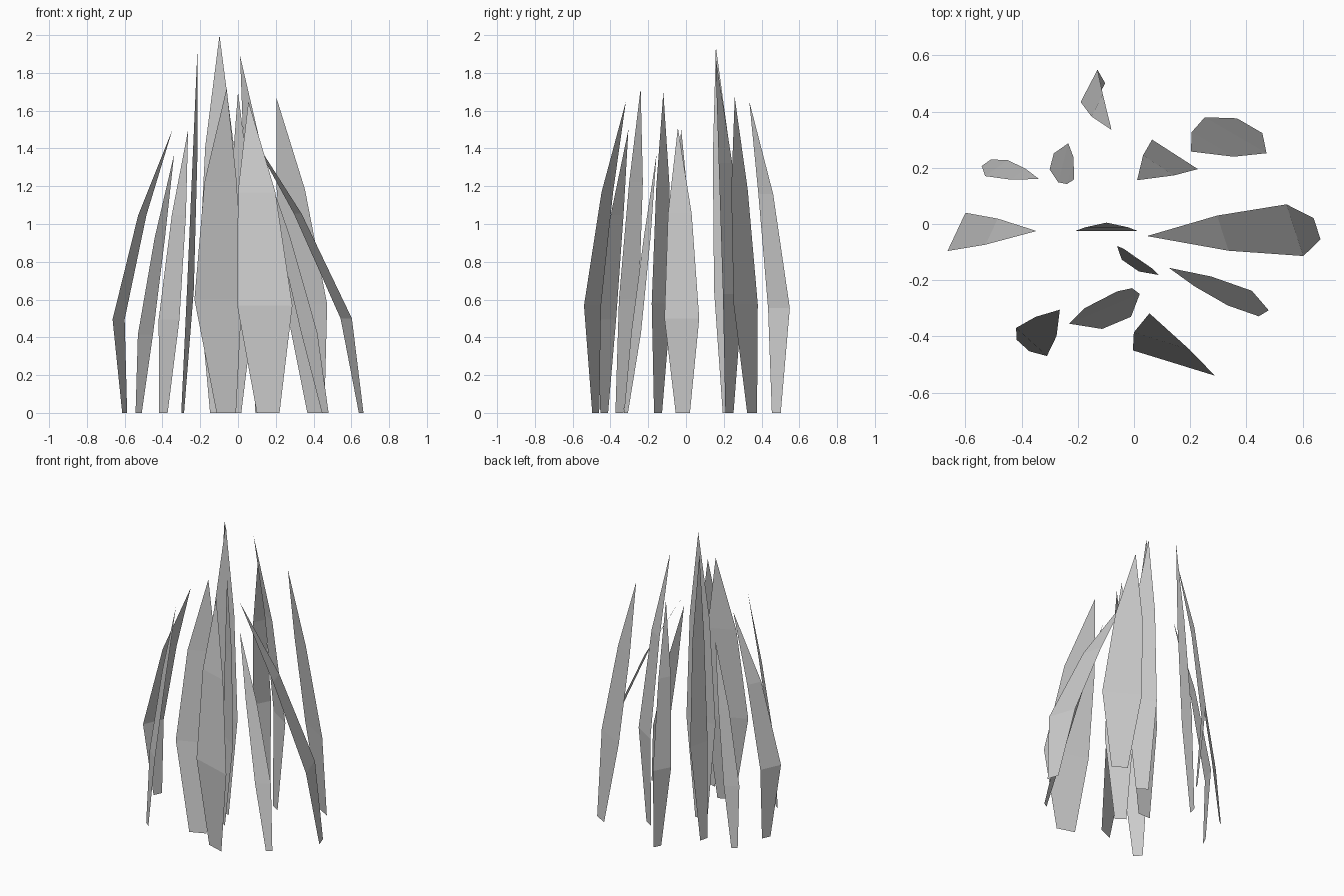
import bpy
from mathutils import Vector

# Each blade: base centre (x, y), bend centre (x, y, z), tip (x, y, z), width vector at the bend (x, y)
BLADES = [
    (-.115, .478, -.160, .492, .555, -.080, .335, 1.65, .060, .115),
    (.652, -.017, .573, -.022, .500, .046, -.043, 1.51, .060, -.184),
    (-.600, -.025, -.632, -.028, .495, -.347, -.025, 1.50, .064, .136),
    (-.526, .218, -.490, .199, .415, -.338, .160, 1.37, .080, .057),
    (-.293, .223, -.252, .218, .650, -.214, .158, 1.94, .036, .139),
    (-.395, -.433, -.365, -.420, .495, -.264, -.305, 1.50, .110, -.100),
    (.125, .230, .146, .248, .630, .011, .156, 1.89, .163, -.105),
    (.412, .350, .362, .316, .575, .203, .258, 1.67, .220, -.128),
    (-.102, -.022, -.098, -.025, .680, -.098, .005, 2.00, .224, .000),
    (-.062, -.352, -.105, -.302, .600, -.060, -.240, 1.72, .251, .106),
    (-.013, -.148, .014, -.130, .580, .000, -.120, 1.70, .149, -.103),
    (.462, -.318, .377, -.264, .425, .124, -.156, 1.37, .086, .052),
    (.160, -.478, .142, -.495, .568, .055, -.318, 1.65, .292, -.090),
]


def grass_blade(bx, by, mx, my, mz, tx, ty, tz, wx, wy):
    """Flat tapering leaf: narrow foot, widest at the bend, then curving to a point."""
    base, mid, tip = Vector((bx, by, 0)), Vector((mx, my, mz)), Vector((tx, ty, tz))
    upper = mid * .72 + tip * .46 - base * .18
    half = Vector((wx, wy, 0)) / 2
    verts = []
    for centre, width in ((base, .41), (mid, 1), (upper, .68)):
        verts += [centre - half * width, centre + half * width]
    verts.append(tip)
    mesh = bpy.data.meshes.new("grass_blade")
    mesh.from_pydata(verts, [], [(0, 1, 3, 2), (2, 3, 5, 4), (4, 5, 6)])
    bpy.context.collection.objects.link(bpy.data.objects.new("grass_blade", mesh))


# Clump of grass
for blade in BLADES:
    grass_blade(*blade)
